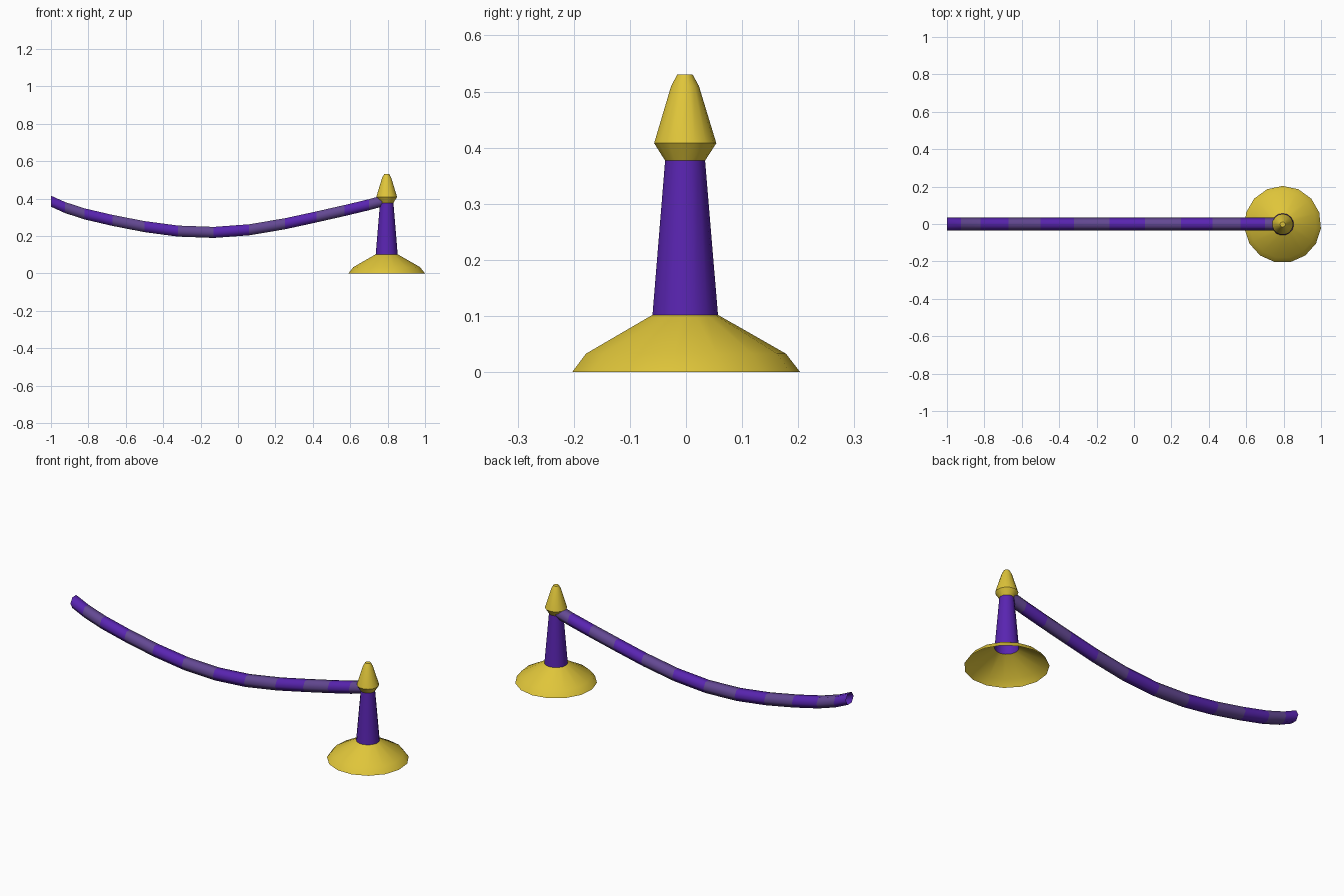
import bpy, bmesh, math

if "Cube" in bpy.data.objects:
    bpy.data.objects.remove(bpy.data.objects["Cube"])


def material(name, rgb):
    m = bpy.data.materials.new(name)
    m.diffuse_color = (*rgb, 1)
    m.use_nodes = True
    m.node_tree.nodes["Principled BSDF"].inputs["Base Color"].default_value = m.diffuse_color
    return m


GOLD = material("gold", (0.74, 0.56, 0.042))
PURPLE = material("purple", (0.10, 0.018, 0.44))
LILAC = material("greyish purple", (0.125, 0.065, 0.29))


def tube(name, rings, mats, band_material, angle, cap_end=False):
    """Bridge successive rings of points into an open tube, coloured per band."""
    bm = bmesh.new()
    loops = [[bm.verts.new(p) for p in ring] for ring in rings]
    n = len(loops[0])
    for i, (a, b) in enumerate(zip(loops, loops[1:])):
        for k in range(n):
            j = (k + 1) % n
            bm.faces.new((a[k], a[j], b[j], b[k])).material_index = band_material(i)
    if cap_end:
        bm.faces.new(loops[-1])
    me = bpy.data.meshes.new(name)
    bm.to_mesh(me)
    bm.free()
    for m in mats:
        me.materials.append(m)
    ob = bpy.data.objects.new(name, me)
    bpy.context.collection.objects.link(ob)
    bpy.ops.object.select_all(action='DESELECT')
    ob.select_set(True)
    bpy.context.view_layer.objects.active = ob
    bpy.ops.object.shade_smooth_by_angle(angle=math.radians(angle))
    return ob


def lathe(name, profile, mat, cap_end=False, sides=15, cx=0.795, cy=-0.002):
    """Turn a (radius, height) profile about the post axis, one corner at the back."""
    angles = [math.pi / 2 + 2 * math.pi * k / sides for k in range(sides)]
    rings = [[(cx + r * math.cos(a), cy + r * math.sin(a), z) for a in angles]
             for r, z in profile]
    return tube(name, rings, [mat], lambda i: 0, 35, cap_end)


# Post: hollow foot, tapered shaft and pointed finial
lathe("post_base", [(0.2055, 0), (0.18, 0.033), (0.059, 0.102)], GOLD)
lathe("post_shaft", [(0.059, 0.102), (0.036, 0.377)], PURPLE)
lathe("post_finial", [(0.036, 0.377), (0.056, 0.408), (0.025, 0.51), (0.014, 0.53)],
      GOLD, cap_end=True)

# Sagging striped rope, six-sided and open at the ends
path = [(-1, .386), (-.925, .352), (-.82, .318), (-.67, .283), (-.5, .250),
        (-.32, .226), (-.13, .219), (.06, .233), (.25, .265), (.42, .302),
        (.57, .336), (.70, .367), (.79, .392)]
R = 0.034
section = [(R * math.cos(k * math.pi / 3), R * math.sin(k * math.pi / 3)) for k in range(6)]
rope_rings = [[(x, y, z + dz) for y, dz in section] for x, z in path]
tube("rope", rope_rings, [PURPLE, LILAC], lambda i: i % 2, 65)
